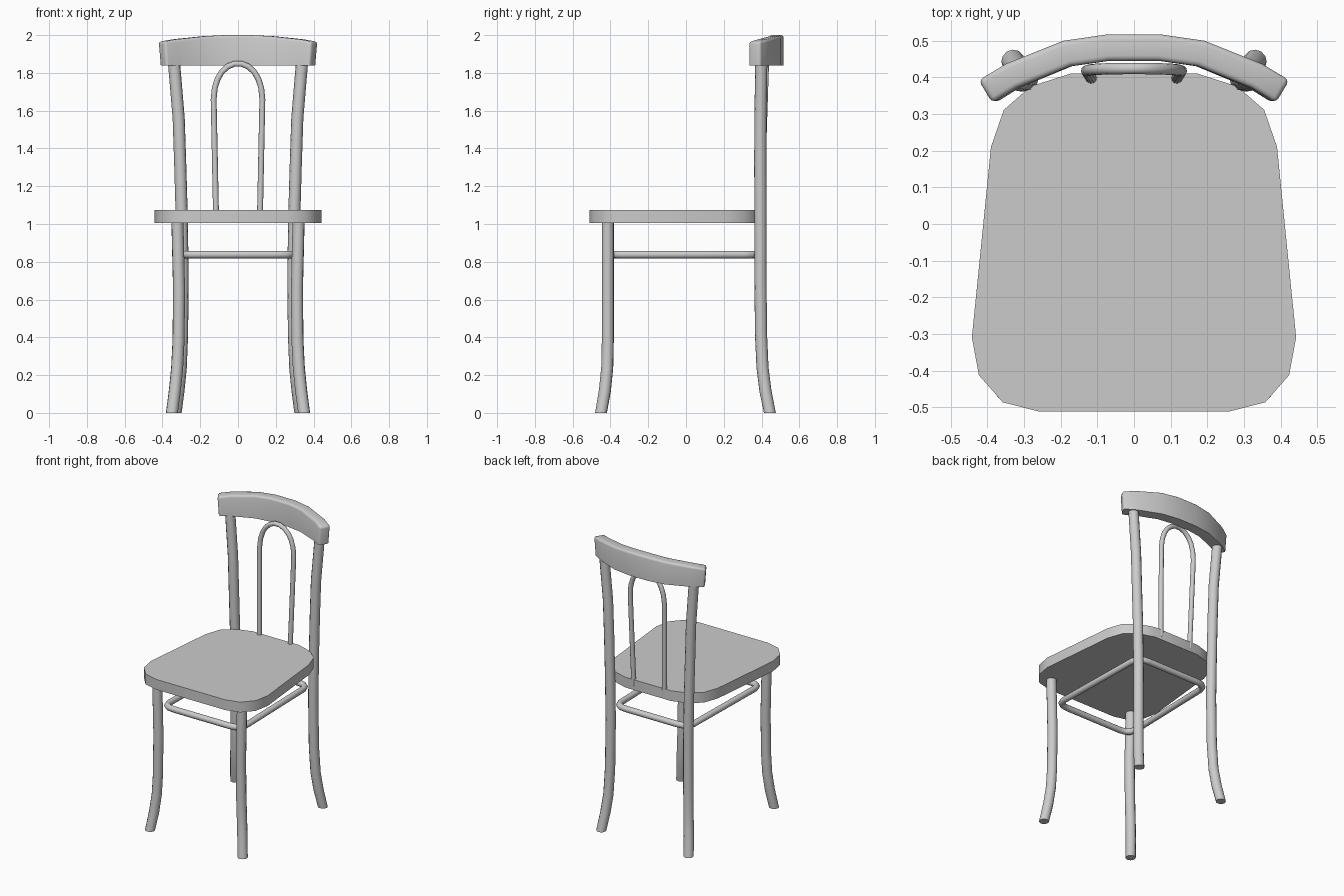
import bpy, bmesh
from mathutils import Vector

if "Cube" in bpy.data.objects:
    bpy.data.objects.remove(bpy.data.objects["Cube"])


def finish(obj, angle=0.7):
    bpy.ops.object.select_all(action='DESELECT')
    obj.select_set(True)
    bpy.context.view_layer.objects.active = obj
    bpy.ops.object.shade_smooth_by_angle(angle=angle)


def mesh_object(name, bm):
    bmesh.ops.recalc_face_normals(bm, faces=bm.faces)
    me = bpy.data.meshes.new(name)
    bm.to_mesh(me)
    bm.free()
    obj = bpy.data.objects.new(name, me)
    bpy.context.collection.objects.link(obj)
    return obj


def rod(name, points, radius, cyclic=False, res=4):
    """Round bent-wood rod swept along a path."""
    cu = bpy.data.curves.new(name, 'CURVE')
    cu.dimensions = '3D'
    cu.bevel_depth = radius
    cu.bevel_resolution = res
    cu.use_fill_caps = not cyclic
    sp = cu.splines.new('POLY')
    sp.points.add(len(points) - 1)
    for p, co in zip(sp.points, points):
        p.co = (*co, 1)
    sp.use_cyclic_u = cyclic
    obj = bpy.data.objects.new(name, cu)
    bpy.context.collection.objects.link(obj)
    bpy.ops.object.select_all(action='DESELECT')
    obj.select_set(True)
    bpy.context.view_layer.objects.active = obj
    bpy.ops.object.convert(target='MESH')
    obj = bpy.context.view_layer.objects.active
    for v in obj.data.vertices:      # feet cut flat on the floor
        if v.co.z < 0.03:
            v.co.z = 0
    finish(obj)
    return obj


def mirrored(half):
    """Closed outline from its right half, listed front to back."""
    return half + [(-x, y) for x, y in reversed(half)]


# Seat: rounded, tapering slab
outline = mirrored([(0.26, -0.511), (0.358, -0.486), (0.423, -0.412), (0.442, -0.309),
                    (0.39, 0.21), (0.355, 0.311), (0.282, 0.375), (0.173, 0.41)])
bm = bmesh.new()
base = bm.faces.new([bm.verts.new((x, y, 1.005)) for x, y in outline])
top = bmesh.ops.extrude_face_region(bm, geom=[base])
bmesh.ops.translate(bm, vec=(0, 0, 0.07),
                    verts=[g for g in top['geom'] if isinstance(g, bmesh.types.BMVert)])
finish(mesh_object("seat", bm))

# Legs, the rear ones continuing up as back posts
front_path = [(0.35, -0.45, 0), (0.334, -0.429, 0.12), (0.322, -0.417, 0.24),
              (0.315, -0.414, 0.38), (0.312, -0.414, 0.65), (0.321, -0.414, 1.02)]
rear_path = [(0.33, 0.444, 0), (0.315, 0.42, 0.12), (0.303, 0.405, 0.24),
             (0.296, 0.397, 0.42), (0.293, 0.394, 0.75), (0.299, 0.394, 1.08),
             (0.306, 0.393, 1.32), (0.314, 0.394, 1.56), (0.341, 0.399, 1.88)]
for side, s in (("right", 1), ("left", -1)):
    rod("front_leg_" + side, [(s * x, y, z) for x, y, z in front_path], 0.032)
    rod("rear_leg_" + side, [(s * x, y, z) for x, y, z in rear_path], 0.032)

# Stretcher ring tying the legs together
ring = mirrored([(0.21, -0.392), (0.25, -0.386), (0.277, -0.367), (0.289, -0.33),
                 (0.275, 0.31), (0.262, 0.345), (0.236, 0.366), (0.19, 0.372)])
rod("stretcher_ring", [(x, y, 0.838) for x, y in ring], 0.02, cyclic=True)

# Arched hoop in the back, leaning slightly rearward
arch = [(0.116, 1.03), (0.129, 1.66), (0.123, 1.72), (0.107, 1.77),
        (0.086, 1.805), (0.055, 1.833), (0.02, 1.848)]
arch = arch + [(-x, z) for x, z in reversed(arch)]
rod("back_hoop", [(x, 0.397 + 0.027 * (z - 1.03) / 0.82, z) for x, z in arch], 0.0155)

# Curved top rail: (x, y, top height) along the centre line
half = [(0.07, 0.481, 2.0), (0.183, 0.465, 1.994), (0.335, 0.404, 1.978), (0.406, 0.361, 1.965)]
line = [(-x, y, z) for x, y, z in reversed(half)] + half
bm = bmesh.new()
sections = []
for i, (x, y, z) in enumerate(line):
    a, b = line[max(i - 1, 0)], line[min(i + 1, len(line) - 1)]
    n = Vector((a[1] - b[1], b[0] - a[0])).normalized() * 0.036
    sections.append([bm.verts.new(((x + k * n.x) * f, y + k * n.y, h))
                     for k, h, f in ((-1, 1.84, 0.975), (1, 1.84, 0.975), (1, z, 1), (-1, z, 1))])
for p, q in zip(sections, sections[1:]):
    for j in range(4):
        bm.faces.new((p[j], p[(j + 1) % 4], q[(j + 1) % 4], q[j]))
bm.faces.new(sections[0])
bm.faces.new(sections[-1])
bmesh.ops.recalc_face_normals(bm, faces=bm.faces)
soft = [e for e in bm.edges if e.calc_face_angle(0) > 0.9
        and max(v.co.z for v in e.verts) > 1.9]
bmesh.ops.bevel(bm, geom=soft, offset=0.014, segments=3, profile=0.5, affect='EDGES')
finish(mesh_object("top_rail", bm))
